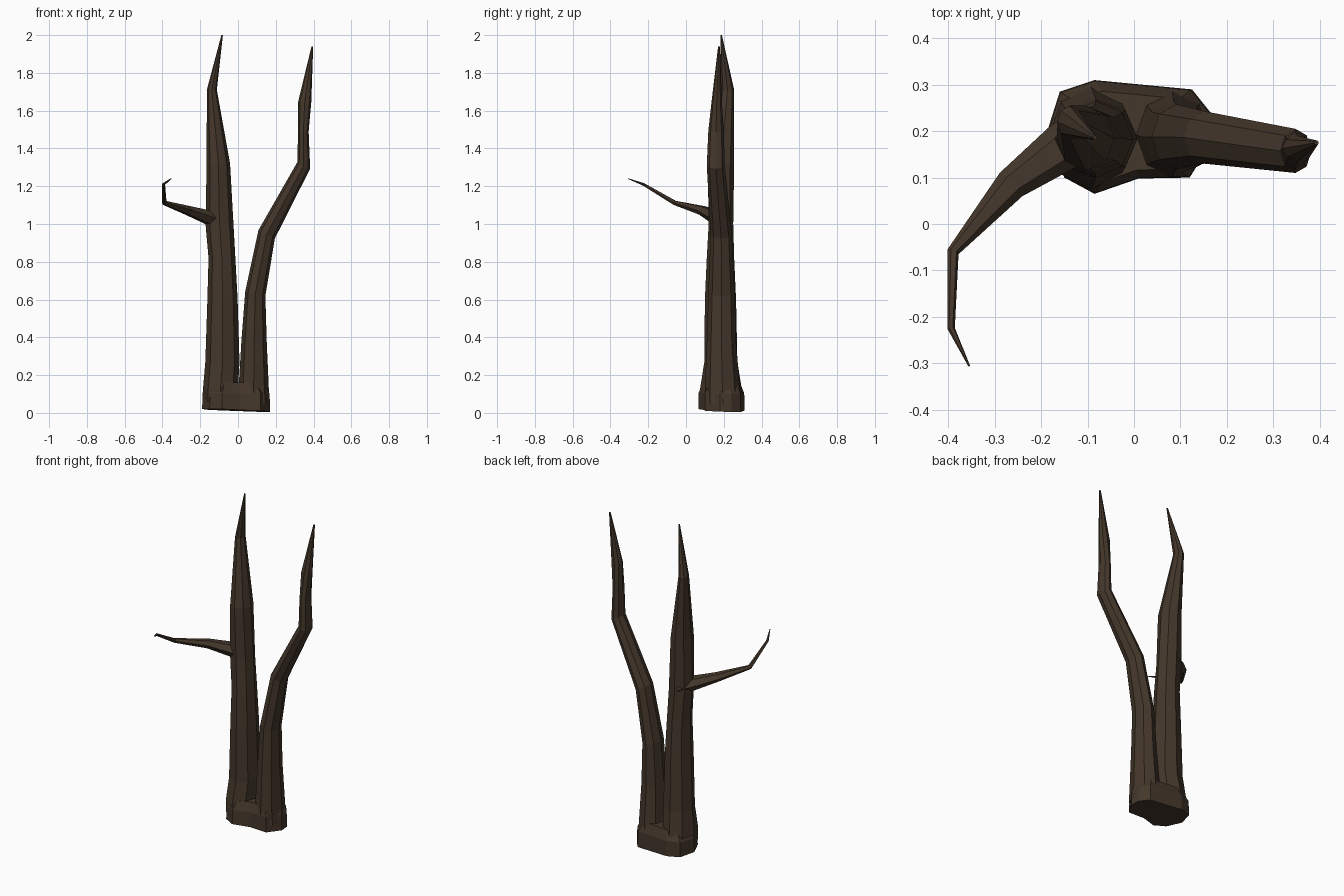
import bpy
import bmesh
from math import cos, sin, tau
from mathutils import Vector

cube = bpy.data.objects.get("Cube")
if cube:
    bpy.data.objects.remove(cube, do_unlink=True)

bark = bpy.data.materials.new("dark brown bark")
bark.use_nodes = True
BROWN = (0.058, 0.038, 0.024, 1)
bark.diffuse_color = BROWN
bark.node_tree.nodes["Principled BSDF"].inputs["Base Color"].default_value = BROWN


def loft(name, rings):
    """Skin a list of equal-sized point rings and cap both ends."""
    bm = bmesh.new()
    loops = [[bm.verts.new(p) for p in ring] for ring in rings]
    n = len(loops[0])
    for low, high in zip(loops, loops[1:]):
        for i in range(n):
            j = (i + 1) % n
            bm.faces.new((low[i], low[j], high[j], high[i]))
    bm.faces.new(loops[0][::-1])
    bm.faces.new(loops[-1])
    bmesh.ops.recalc_face_normals(bm, faces=bm.faces)
    mesh = bpy.data.meshes.new(name)
    bm.to_mesh(mesh)
    bm.free()
    mesh.materials.append(bark)
    obj = bpy.data.objects.new(name, mesh)
    bpy.context.collection.objects.link(obj)
    return obj


def section(x0, x1, y0, y1, z, slope=0, sides=8, turn=0):
    """Level ring filling an x and y span, tilted by slope along x."""
    cx, cy, rx, ry = (x0 + x1) / 2, (y0 + y1) / 2, (x1 - x0) / 2, (y1 - y0) / 2
    ring = []
    for i in range(sides):
        a = tau * i / sides + turn
        ring.append(Vector((cx + rx * cos(a), cy + ry * sin(a), z + slope * rx * cos(a))))
    return ring


# Shared root block, slightly sloped underneath and pinched at the fork
outline = [(-0.19, 0.19), (-0.15, 0.1), (-0.085, 0.065), (0.01, 0.098), (0.12, 0.1),
           (0.17, 0.18), (0.165, 0.24), (0.125, 0.29), (0.02, 0.3), (-0.085, 0.31), (-0.16, 0.285)]


def root_ring(height, scale, level):
    return [Vector((-0.01 + (x + 0.01) * scale, 0.19 + (y - 0.19) * scale,
                    height + (0.013 - 0.04 * x - 0.03 * (y - 0.19)) * level)) for x, y in outline]


loft("root_base", [root_ring(0, 1, 1), root_ring(0.1, 0.985, 0.3), root_ring(0.16, 0.8, 0)])

# Tall straight stem
loft("tall_stem", [
    section(-0.185, 0.0, 0.075, 0.3, 0.06),
    section(-0.185, 0.0, 0.075, 0.295, 0.13),
    section(-0.173, 0.008, 0.097, 0.272, 0.27),
    section(-0.162, -0.002, 0.1, 0.265, 0.6),
    section(-0.156, -0.014, 0.11, 0.255, 0.82),
    section(-0.172, -0.024, 0.12, 0.25, 1.0),
    section(-0.166, -0.042, 0.115, 0.255, 1.32),
    section(-0.165, -0.112, 0.185, 0.255, 1.71),
    section(-0.088, -0.08, 0.182, 0.19, 2.0),
])

# Leaning stem that bends outward, then upright
loft("leaning_stem", [
    section(0.0, 0.17, 0.1, 0.29, 0.05),
    section(0.003, 0.163, 0.1, 0.285, 0.13),
    section(0.018, 0.152, 0.11, 0.265, 0.38),
    section(0.038, 0.145, 0.118, 0.258, 0.63, -0.2),
    section(0.108, 0.195, 0.13, 0.243, 0.945, -0.5),
    section(0.314, 0.382, 0.11, 0.205, 1.31, -0.5),
    section(0.318, 0.374, 0.118, 0.2, 1.49),
    section(0.318, 0.388, 0.135, 0.19, 1.645),
    section(0.389, 0.398, 0.17, 0.18, 1.94),
])

# Thin side branch curling to the front
path = [Vector(p) for p in [(-0.09, 0.2, 1.015), (-0.155, 0.165, 1.035), (-0.265, 0.085, 1.072),
                            (-0.39, -0.06, 1.112), (-0.394, -0.225, 1.21), (-0.355, -0.306, 1.24)]]
sizes = [(0.06, 0.045), (0.052, 0.04), (0.035, 0.026), (0.013, 0.013), (0.008, 0.008), (0.002, 0.002)]
rings = []
for k, (point, (wide, tall)) in enumerate(zip(path, sizes)):
    along = (path[min(k + 1, len(path) - 1)] - path[max(k - 1, 0)]).normalized()
    side = along.cross(Vector((0, 0, 1))).normalized()
    up = side.cross(along)
    rings.append([point + side * wide * cos(tau * i / 6) + up * tall * sin(tau * i / 6) for i in range(6)])
loft("side_branch", rings)
